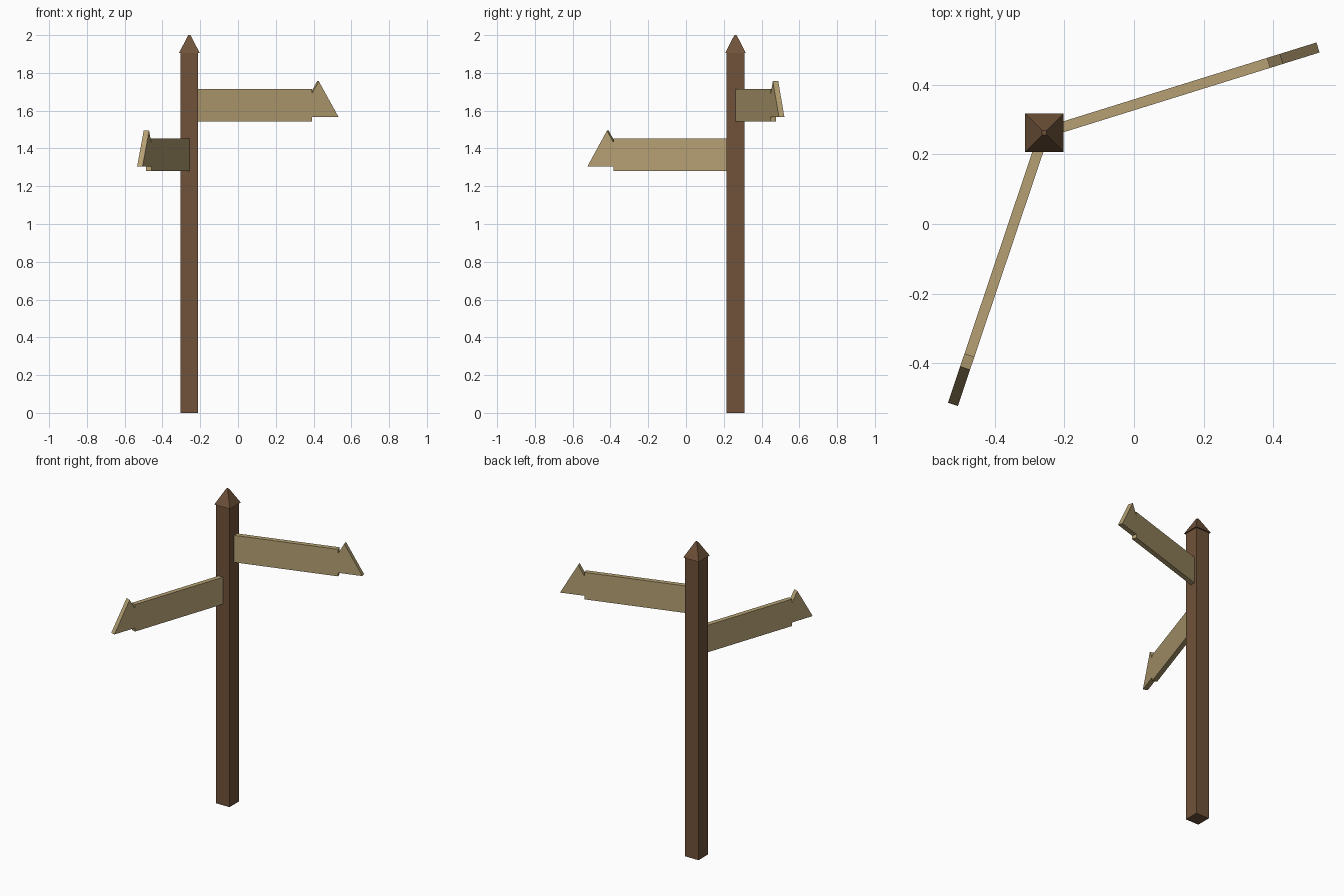
import bpy, bmesh
from math import cos, sin, radians, sqrt

if "Cube" in bpy.data.objects:
    bpy.data.objects.remove(bpy.data.objects["Cube"])

PX, PY = -0.2575, 0.262   # post centre


def material(name, rgb):
    m = bpy.data.materials.new(name)
    m.diffuse_color = (*rgb, 1)
    m.use_nodes = True
    m.node_tree.nodes["Principled BSDF"].inputs["Base Color"].default_value = m.diffuse_color
    return m


dark = material("dark_wood", (0.16, 0.085, 0.042))
light = material("light_wood", (0.46, 0.35, 0.17))


def finish(bm, name, mat):
    bmesh.ops.recalc_face_normals(bm, faces=bm.faces)
    me = bpy.data.meshes.new(name)
    bm.to_mesh(me)
    bm.free()
    me.materials.append(mat)
    ob = bpy.data.objects.new(name, me)
    bpy.context.collection.objects.link(ob)
    return ob


def taper(name, half_low, half_high, z0, z1, mat):
    """Square frustum standing on the post axis."""
    bm = bmesh.new()
    low, high = [[bm.verts.new((x * h, y * h, z))
                  for x, y in ((-1, -1), (1, -1), (1, 1), (-1, 1))]
                 for h, z in ((half_low, z0), (half_high, z1))]
    bm.faces.new(low)
    bm.faces.new(high)
    for i in range(4):
        j = (i + 1) % 4
        bm.faces.new((low[i], low[j], high[j], high[i]))
    finish(bm, name, mat).location = (PX, PY, 0)


def sign(name, z, angle, start=0.04, end=0.675, apex=0.713, half=0.086,
         radius=0.127, thick=0.03):
    """Plank with a triangular arrow head, extruded from one outline."""
    tip = apex + radius * sqrt(3) / 2
    notch = radius - (apex - end) * sqrt(3)
    outline = [(start, -half), (end, -half), (end, -radius / 2),
               (tip, -radius / 2), (apex, radius), (end, notch),
               (end, half), (start, half)]
    bm = bmesh.new()
    face = bm.faces.new([bm.verts.new((s, -thick / 2, h)) for s, h in outline])
    ext = bmesh.ops.extrude_face_region(bm, geom=[face], use_keep_orig=True)
    moved = [v for v in ext["geom"] if isinstance(v, bmesh.types.BMVert)]
    bmesh.ops.translate(bm, verts=moved, vec=(0, thick, 0))
    ob = finish(bm, name, light)
    ob.location = (PX, PY, z)
    ob.rotation_euler.z = radians(angle)


# Post and pointed cap
taper("post", 0.047, 0.047, 0, 1.907, dark)
taper("post_cap", 0.055, 0.006, 1.905, 2.0, dark)

# Direction signs
sign("upper_sign", 1.629, 17.3)
sign("lower_sign", 1.367, 251.4)
